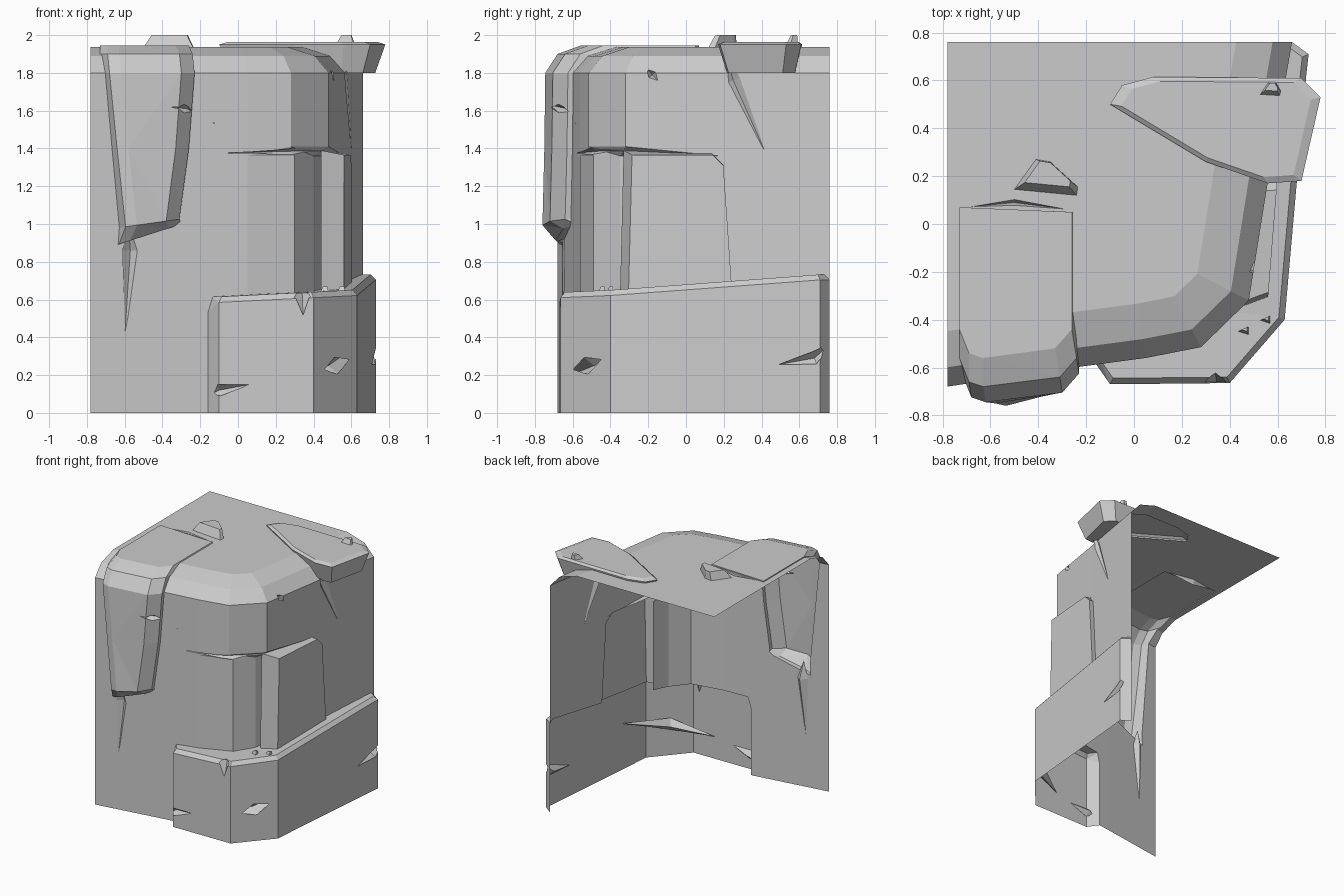
import bpy, bmesh
from mathutils import Vector as V

if "Cube" in bpy.data.objects:
    bpy.data.objects.remove(bpy.data.objects["Cube"])

stone = bpy.data.materials.new("grey_stone")
stone.use_nodes = True
GREY = (0.6, 0.6, 0.6, 1)
stone.diffuse_color = GREY
stone.node_tree.nodes["Principled BSDF"].inputs["Base Color"].default_value = GREY


def make(name, bm):
    bmesh.ops.recalc_face_normals(bm, faces=bm.faces)
    me = bpy.data.meshes.new(name)
    bm.to_mesh(me)
    bm.free()
    me.materials.append(stone)
    ob = bpy.data.objects.new(name, me)
    bpy.context.scene.collection.objects.link(ob)
    return ob


def loft(name, rings):
    """Closed solid through rings of equal point count."""
    bm = bmesh.new()
    rows = [[bm.verts.new(p) for p in r] for r in rings]
    n = len(rows[0])
    for a, b in zip(rows, rows[1:]):
        for i in range(n):
            j = (i + 1) % n
            bm.faces.new((a[i], a[j], b[j], b[i]))
    bm.faces.new(rows[0])
    bm.faces.new(rows[-1])
    bmesh.ops.triangulate(bm, faces=bm.faces)
    return make(name, bm)


def inset(plan, d):
    """Mitred inward offset of a counter-clockwise plan."""
    out = []
    for i, p in enumerate(plan):
        p = V(p)
        a = (p - V(plan[i - 1])).normalized()
        b = (V(plan[(i + 1) % len(plan)]) - p).normalized()
        na, nb = V((-a.y, a.x)), V((-b.y, b.x))
        out.append(p + (na + nb) * d / (1 + na.dot(nb)))
    return out


def at(plan, z):
    return [(p[0], p[1], z) for p in plan]


def grow(ring, s, shift):
    """Copy of a ring scaled about its centre and moved."""
    c = sum((V(p) for p in ring), V((0, 0, 0))) / len(ring)
    return [c + (V(p) - c) * s + V(shift) for p in ring]


def crack(a, m, b, n, w, d=0.04):
    """Spindle cutter from a to b, widest at m."""
    a, m, b, n = V(a), V(m), V(b), V(n).normalized()
    side = (b - a).cross(n).normalized() * w
    bm = bmesh.new()
    mid = [bm.verts.new(m + o) for o in (side, n * d, -side, -n * d)]
    for tip in (bm.verts.new(a), bm.verts.new(b)):
        for i in range(4):
            bm.faces.new((tip, mid[i], mid[(i + 1) % 4]))
    return make("crack_cutter", bm)


# Main cliff body, with a set back corner below the overhang
upper = [(-1.2, -.743), (-.25, -.6), (.05, -.56), (.28, -.515), (.48, -.32),
         (.56, .18), (.737, 1.2), (-1.2, 1.2)]
lower = list(upper)
lower[3:5] = [(.3, -.49), (.4, -.35)]
cliff = loft("cliff_block", [
    at(lower, -.2), at(lower, 1.36), at(upper, 1.41), at(upper, 1.8),
    at(inset(upper, .08), 1.89), at(inset(upper, .23), 1.936)])

# Low ledge wrapped around the front corner
ledge_plan = [(-.17, -.57), (-.1, -.67), (.4, -.665), (.63, -.4), (.72, .62),
              (.73, .71), (.62, .79), (.3, .9), (-.17, -.3)]


def ledge_top(p, drop):
    return .615 + .05 * max(0, p[0] + .1) + .07 * max(0, p[1] + .4) - drop


rim = [(x, y, ledge_top((x, y), .09 if x < -.15 else .03)) for x, y in ledge_plan]
lip = [(p.x, p.y, ledge_top(p, 0)) for p in inset(ledge_plan, .025)]
ledge = loft("ledge", [at(ledge_plan, -.2), rim, lip])

# Hanging slab on the front left
slab_rings = []
for z, xl, xr, yf, tilt in [(.88, -.67, -.3, -.69, .32), (.98, -.635, -.31, -.76, .14),
                            (1.4, -.68, -.26, -.75, 0), (1.8, -.72, -.23, -.745, 0),
                            (1.9, -.73, -.24, -.68, 0), (1.944, -.73, -.26, -.56, 0)]:
    plan = [(xl, 0.07), (xl, yf + .12), (xl + .04, yf + .02), (xl + .1, yf),
            (xr - .07, yf + .04), (xr, yf + .12), (xr, 0.05)]
    slab_rings.append([(x, y, z + tilt * (x - xl)) for x, y in plan])
front_slab = loft("front_slab", slab_rings)

# Raised panel on the right side
panel_ring = [(.44, y, z) for y, z in [(-.35, .6), (.24, .6), (.22, .9), (.19, 1.33),
                                       (.13, 1.39), (-.33, 1.39)]]
panel_face = [(.585 + .08 * p.y, p.y, p.z) for p in grow(panel_ring, .93, (0, .02, 0))]
side_panel = loft("side_panel", [panel_ring, panel_face])

# Flat boulder overhanging the top edge
cap_plan = [(-.1, .5), (-.05, .58), (.08, .615), (.7, .61), (.78, .53), (.7, .18),
            (.56, .17), (.3, .26)]
cap_ring = at(cap_plan, 1.95)
cap = loft("cap_boulder", [grow(cap_ring, .82, (.02, 0, -.15)), cap_ring,
                           grow(cap_ring, .9, (0, 0, .014))])

# Cracks and chips
FRONT, SIDE, CORNER, UP = (0, -1, 0), (1, 0, 0), (1, -1, 0), (0, 0, 1)
cracks = [
    crack((-.58, -.65, 1), (-.57, -.65, .86), (-.6, -.65, .4), FRONT, .045),
    crack((-.14, -.64, .1), (-.1, -.665, .12), (.06, -.67, .15), FRONT, .035),
    crack((.2, -.66, .18), (.52, -.53, .25), (.655, -.12, .37), CORNER, .045, .06),
    crack((.7, .46, .25), (.72, .68, .29), (.735, .77, .37), SIDE, .04),
    crack((.56, .22, 1.87), (.585, .25, 1.76), (.6, .42, 1.38), SIDE, .045),
    crack((.34, -.66, .74), (.34, -.66, .63), (.345, -.66, .5), FRONT, .05),
    crack((-.45, -.72, 1.63), (-.27, -.67, 1.61), (-.12, -.58, 1.53), FRONT, .025),
    crack((.5, -.22, 1.84), (.505, -.18, 1.79), (.52, -.14, 1.75), SIDE, .025),
    crack((-.08, -.58, 1.375), (.3, -.5, 1.385), (.5, -.28, 1.39), CORNER, .02),
    crack((-.7, .07, 1.94), (-.5, .09, 1.936), (-.27, .06, 1.94), UP, .012),
]

# Weld the stone masses, then carve the cracks
steps = [(o, "UNION") for o in (ledge, side_panel, front_slab, cap)]
steps += [(o, "DIFFERENCE") for o in cracks]
for ob, op in steps:
    mod = cliff.modifiers.new(op, "BOOLEAN")
    mod.object, mod.operation, mod.solver = ob, op, "EXACT"
graph = bpy.context.evaluated_depsgraph_get()
welded = bpy.data.meshes.new_from_object(cliff.evaluated_get(graph))
cliff.modifiers.clear()
cliff.data = welded
for ob, op in steps:
    bpy.data.objects.remove(ob)

# Trim to an open shell at the left, back and bottom
bm = bmesh.new()
bm.from_mesh(welded)
for co, no in [((-.78, 0, 0), (-1, 0, 0)), ((0, .76, 0), (0, 1, 0)), ((0, 0, 0), (0, 0, -1))]:
    bmesh.ops.bisect_plane(bm, geom=bm.verts[:] + bm.edges[:] + bm.faces[:],
                           plane_co=co, plane_no=no, clear_outer=True)
bm.to_mesh(welded)
bm.free()
welded.materials.clear()
welded.materials.append(stone)
welded.shade_flat()


# Loose stones
def pebble(name, plan, z, h, s):
    base = at(plan, z)
    loft(name, [base, grow(base, s, (0, .015 * h / .06, h))])


pebble("roof_stone", [(-.5, .145), (-.24, .12), (-.235, .155), (-.35, .26), (-.41, .27)],
       1.937, .063, .72)
pebble("cap_stone", [(.525, .54), (.61, .535), (.615, .555), (.595, .59), (.56, .59)],
       1.96, .04, .6)
for i, (x, y) in enumerate([(.46, -.45), (.55, -.405)]):
    pebble("ledge_stone_%d" % i, [(x - .025, y), (x + .02, y - .015), (x + .02, y + .02)],
           .64, .03, .5)
